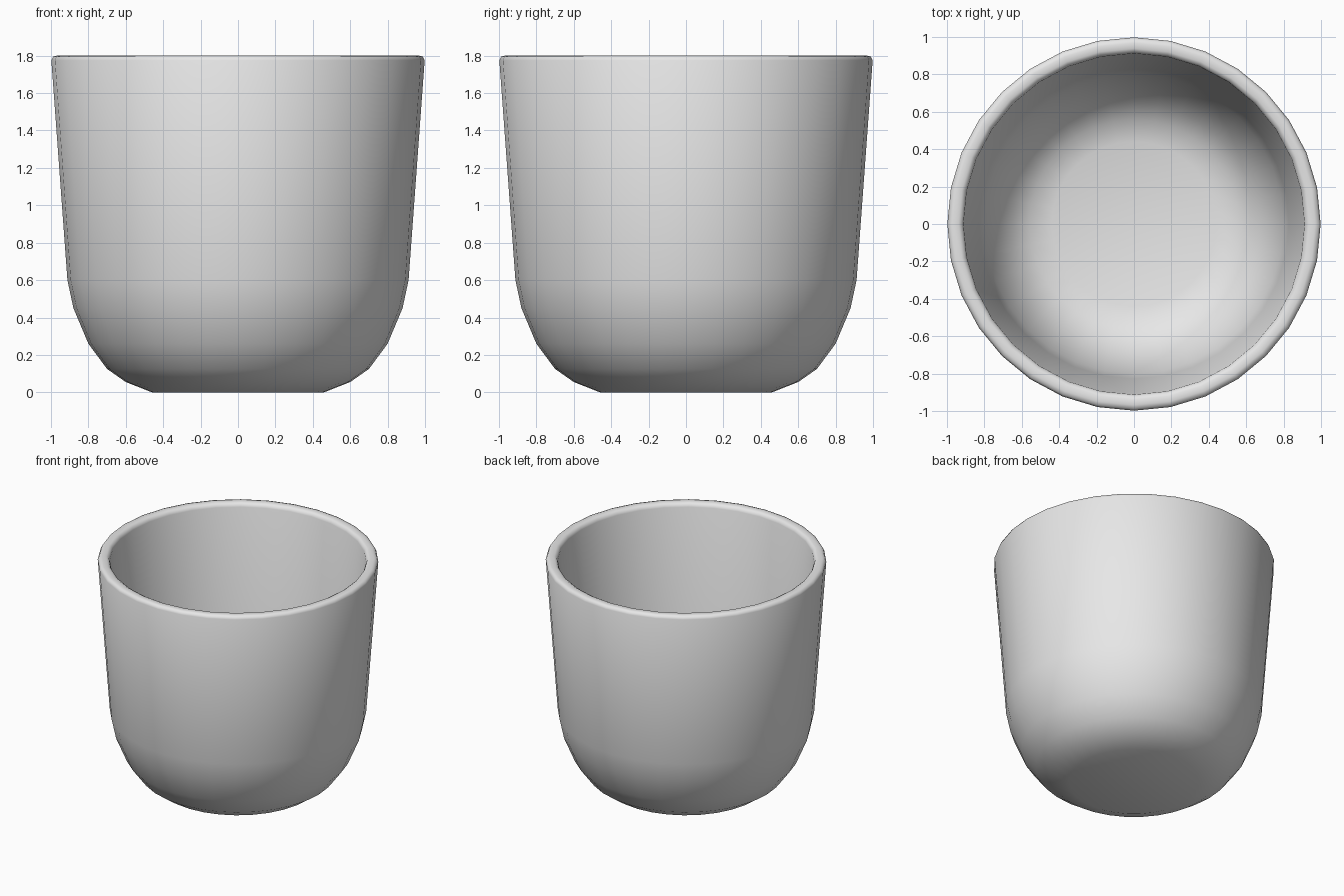
import bpy, bmesh, math

if "Cube" in bpy.data.objects:
    bpy.data.objects.remove(bpy.data.objects["Cube"])

SIDES = 32

# Profile (radius, height): underside, outer wall, rounded rim, inner wall, floor
PROFILE = [
    (0.46, 0.0), (0.60, 0.055), (0.70, 0.125), (0.80, 0.26), (0.88, 0.45),
    (0.912, 0.60), (0.998, 1.775), (0.988, 1.795), (0.968, 1.80),
    (0.938, 1.80), (0.92, 1.79), (0.912, 1.77),
    (0.828, 0.61), (0.80, 0.47), (0.73, 0.30), (0.65, 0.19),
    (0.56, 0.12), (0.44, 0.085),
]


def lathe(name, profile, sides):
    bm = bmesh.new()
    rings = []
    for r, z in profile:
        rings.append([bm.verts.new((r * math.cos(2 * math.pi * i / sides),
                                    r * math.sin(2 * math.pi * i / sides), z))
                      for i in range(sides)])
    for a, b in zip(rings, rings[1:]):
        for i in range(sides):
            j = (i + 1) % sides
            bm.faces.new((a[i], a[j], b[j], b[i]))
    # Close underside and inner floor
    bm.faces.new(rings[0][::-1])
    bm.faces.new(rings[-1])
    bmesh.ops.recalc_face_normals(bm, faces=bm.faces)
    mesh = bpy.data.meshes.new(name)
    bm.to_mesh(mesh)
    bm.free()
    obj = bpy.data.objects.new(name, mesh)
    bpy.context.collection.objects.link(obj)
    return obj


# Cup body
cup = lathe("cup", PROFILE, SIDES)
grey = bpy.data.materials.new("light grey")
grey.diffuse_color = (0.8, 0.8, 0.8, 1.0)
grey.use_nodes = True
grey.node_tree.nodes["Principled BSDF"].inputs["Base Color"].default_value = grey.diffuse_color
cup.data.materials.append(grey)

# Smooth shading
bpy.context.view_layer.objects.active = cup
cup.select_set(True)
bpy.ops.object.shade_smooth_by_angle(angle=math.radians(60))
